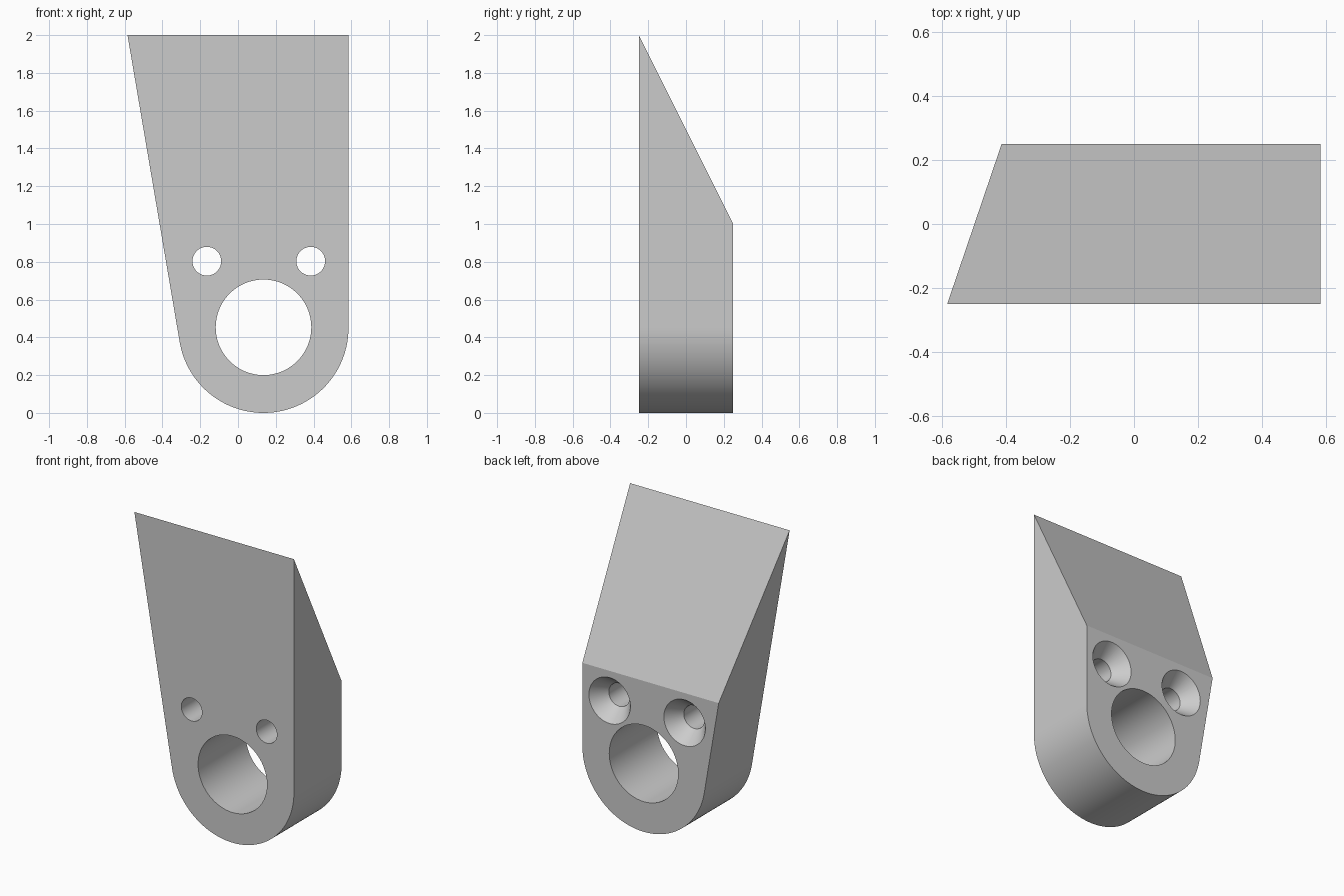
import bpy, bmesh, math
from mathutils import Vector

if "Cube" in bpy.data.objects:
    bpy.data.objects.remove(bpy.data.objects["Cube"])

HALF = 0.25                      # half thickness in y
CX, CZ, R = 0.135, 0.45, 0.45    # rounded lower end
TOP_L, TOP_R = (-0.585, 2.0), (0.585, 2.0)

grey = bpy.data.materials.new("plain grey")
grey.diffuse_color = (0.6, 0.6, 0.6, 1)
grey.use_nodes = True
grey.node_tree.nodes["Principled BSDF"].inputs["Base Color"].default_value = grey.diffuse_color


def make_object(name, bm):
    bmesh.ops.recalc_face_normals(bm, faces=bm.faces[:])
    mesh = bpy.data.meshes.new(name)
    bm.to_mesh(mesh)
    bm.free()
    mesh.materials.append(grey)
    obj = bpy.data.objects.new(name, mesh)
    bpy.context.collection.objects.link(obj)
    return obj


# Body outline: straight top, round bottom, left side tangent to the round
dx, dz = TOP_L[0] - CX, TOP_L[1] - CZ
tangent = math.atan2(dz, dx) + math.acos(R / math.hypot(dx, dz))
start, end, steps = tangent, 2 * math.pi, 64
outline = [TOP_R, TOP_L]
for i in range(steps + 1):
    a = start + (end - start) * i / steps
    outline.append((CX + R * math.cos(a), CZ + R * math.sin(a)))

bm = bmesh.new()
face = bm.faces.new([bm.verts.new((x, -HALF, z)) for x, z in outline])
ext = bmesh.ops.extrude_face_region(bm, geom=[face])
bmesh.ops.translate(bm, vec=(0, 2 * HALF, 0),
                    verts=[v for v in ext["geom"] if isinstance(v, bmesh.types.BMVert)])

# Sloped top, falling from the front edge to half height at the back
cut = bmesh.ops.bisect_plane(bm, geom=bm.verts[:] + bm.edges[:] + bm.faces[:], dist=1e-5,
                             plane_co=(0, HALF, 1.0), plane_no=Vector((0, 2, 1)).normalized(),
                             clear_outer=True)
bmesh.ops.holes_fill(bm, edges=[e for e in bm.edges if e.is_boundary])
bmesh.ops.remove_doubles(bm, verts=bm.verts[:], dist=1e-5)
bmesh.ops.dissolve_degenerate(bm, edges=bm.edges[:], dist=1e-5)
body = make_object("bracket_body", bm)


def drill(name, x, z, profile, sides):
    """Cut a round hole; profile is a list of (radius, y) from front to back."""
    bm = bmesh.new()
    rings = [[bm.verts.new((x + r * math.cos(2 * math.pi * i / sides), y,
                            z + r * math.sin(2 * math.pi * i / sides)))
              for i in range(sides)] for r, y in profile]
    for a, b in zip(rings, rings[1:]):
        for i in range(sides):
            j = (i + 1) % sides
            bm.faces.new((a[i], a[j], b[j], b[i]))
    bm.faces.new(rings[0])
    bm.faces.new(rings[-1])
    cutter = make_object(name, bm)
    cutter.hide_render = True
    mod = body.modifiers.new(name, 'BOOLEAN')
    mod.operation, mod.solver, mod.object = 'DIFFERENCE', 'EXACT', cutter
    bpy.context.view_layer.objects.active = body
    bpy.ops.object.modifier_apply(modifier=name)
    bpy.data.objects.remove(cutter)


# Large through hole
drill("main_hole_cutter", CX, 0.453, [(0.253, -0.4), (0.253, 0.4)], 96)

# Two screw holes, countersunk from the back
r, sink, depth = 0.076, 0.152, 0.10
over = 0.05
flare = sink + (sink - r) * over / depth
for side, x in (("left", -0.165), ("right", 0.385)):
    drill(side + "_screw_hole_cutter", x, 0.803,
          [(r, -0.4), (r, HALF - depth), (flare, HALF + over)], 64)

# Smooth curved walls, sharp edges elsewhere
bpy.ops.object.select_all(action='DESELECT')
body.select_set(True)
bpy.context.view_layer.objects.active = body
bpy.ops.object.shade_smooth_by_angle(angle=math.radians(25))
